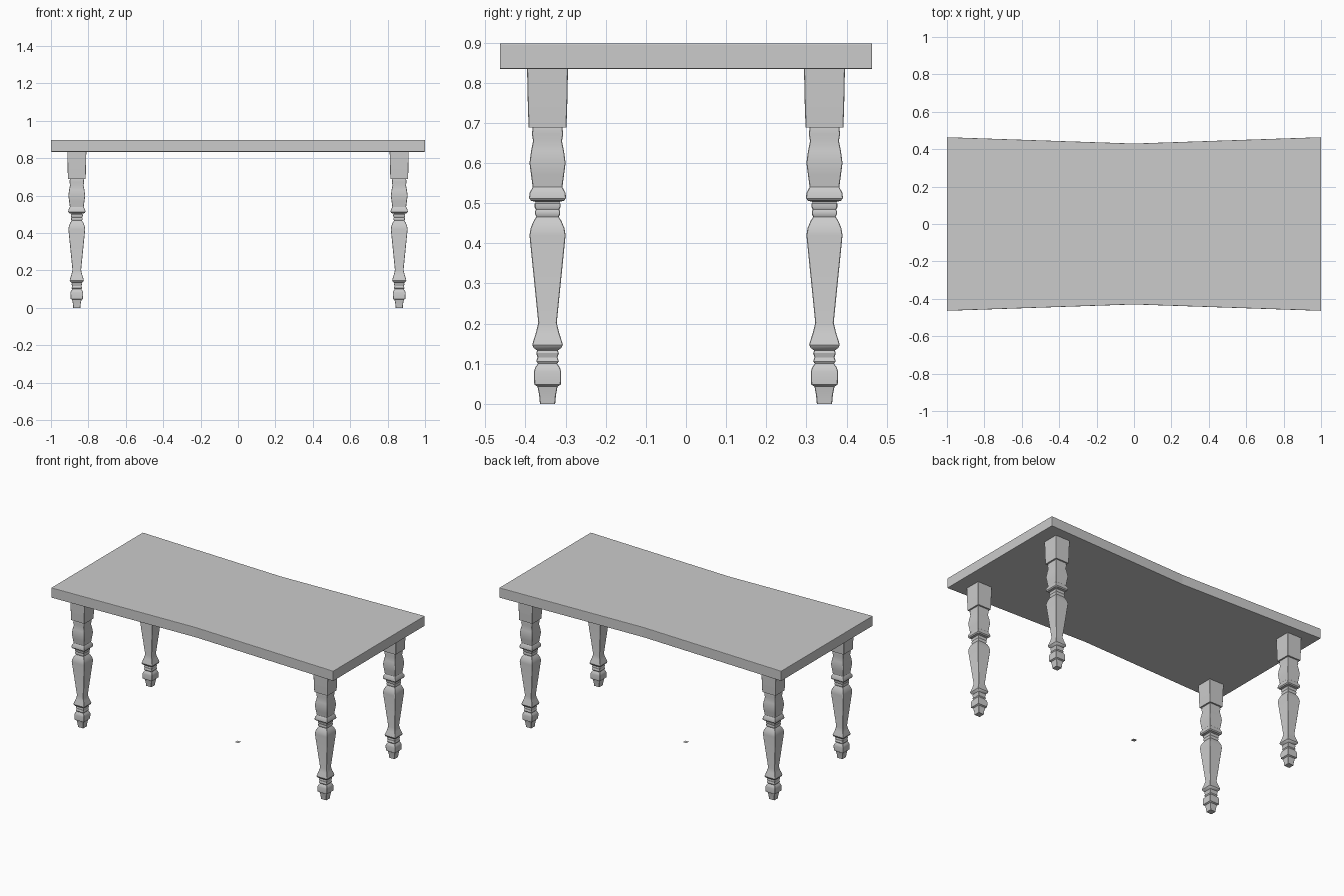
import bpy, bmesh

if "Cube" in bpy.data.objects:
    bpy.data.objects.remove(bpy.data.objects["Cube"])

def finish(name, bm, bevel=0.0):
    bmesh.ops.recalc_face_normals(bm, faces=bm.faces)
    me = bpy.data.meshes.new(name)
    bm.to_mesh(me)
    bm.free()
    ob = bpy.data.objects.new(name, me)
    bpy.context.collection.objects.link(ob)
    if bevel:
        m = ob.modifiers.new("soft_edge", 'BEVEL')
        m.width, m.segments = bevel, 2
    return ob

def square_stack(name, profile, cx, cy, chamfer=0.0015):
    """Loft square rings with slightly eased corners along (half width, z)."""
    bm = bmesh.new()
    rings = []
    for h, z in profile:
        c = h - chamfer
        pts = [(h, -c), (h, c), (c, h), (-c, h), (-h, c), (-h, -c), (-c, -h), (c, -h)]
        rings.append([bm.verts.new((cx + x, cy + y, z)) for x, y in pts])
    for a, b in zip(rings, rings[1:]):
        for i in range(8):
            j = (i + 1) % 8
            bm.faces.new((a[i], a[j], b[j], b[i]))
    bm.faces.new(rings[0])
    bm.faces.new(rings[-1])
    return finish(name, bm)

# Tabletop: slab pinched slightly at its middle
bm = bmesh.new()
outline = [(-1, -.464), (0, -.43), (1, -.464), (1, .464), (0, .43), (-1, .464)]
low = [bm.verts.new((x, y, .834)) for x, y in outline]
high = [bm.verts.new((x, y, .898)) for x, y in outline]
for ring in (low, high):
    bm.faces.new((ring[0], ring[1], ring[4], ring[5]))
    bm.faces.new((ring[1], ring[2], ring[3], ring[4]))
for i in range(6):
    j = (i + 1) % 6
    bm.faces.new((low[i], low[j], high[j], high[i]))
finish("tabletop", bm, 0.003)

# Leg silhouette: foot, lower beads, taper, collar, vase
LEG = [(.019, 0), (.021, .022), (.025, .043), (.033, .048), (.034, .08),
       (.031, .09), (.024, .1), (.028, .106), (.025, .116), (.028, .126),
       (.026, .133), (.034, .139), (.038, .147), (.036, .155), (.029, .177),
       (.023, .202), (.045, .42), (.042, .438), (.035, .455), (.028, .466),
       (.031, .472), (.031, .48), (.029, .484), (.032, .49), (.032, .499),
       (.029, .503), (.041, .506), (.046, .512), (.045, .525), (.037, .54),
       (.041, .57), (.045, .6), (.041, .63), (.036, .655), (.039, .672),
       (.037, .689)]
BLOCK = [(.047, .688), (.049, .74), (.051, .836)]

for sx, side in ((-1, "left"), (1, "right")):
    for sy, end in ((-1, "front"), (1, "back")):
        leg = square_stack(f"{end}_{side}_leg", LEG, sx * .862, sy * .345)
        square_stack(f"{end}_{side}_leg_block", BLOCK, sx * .862, sy * .345)
        bpy.ops.object.select_all(action='DESELECT')
        leg.select_set(True)
        bpy.context.view_layer.objects.active = leg
        bpy.ops.object.shade_smooth_by_angle(angle=0.5)

# Small flat floor plate at the centre
bm = bmesh.new()
bmesh.ops.create_grid(bm, x_segments=1, y_segments=1, size=0.0125)
finish("floor_plate", bm)
